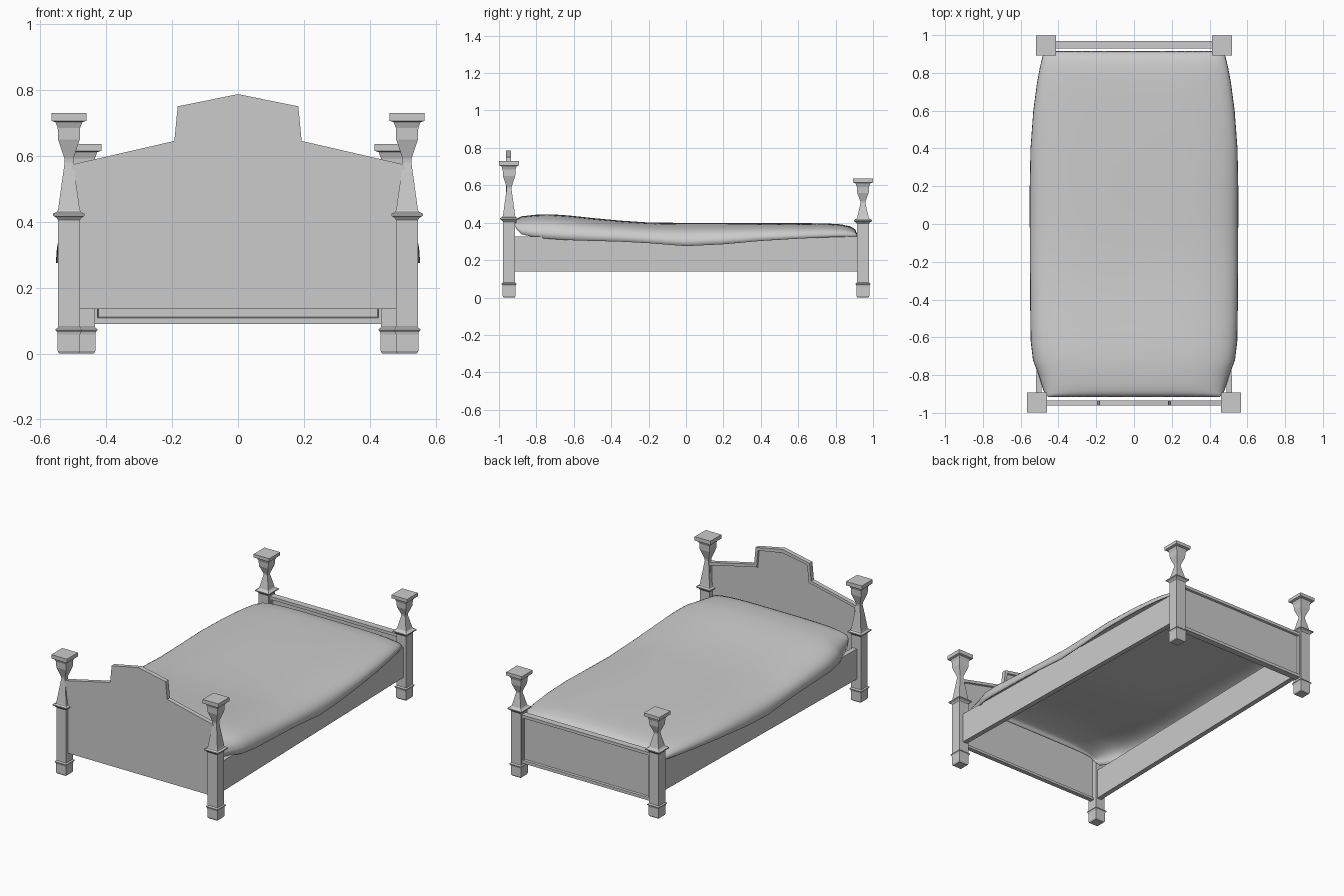
import bpy, bmesh, math
from mathutils import Vector

if "Cube" in bpy.data.objects:
    bpy.data.objects.remove(bpy.data.objects["Cube"])


def make_object(name, bm):
    bmesh.ops.recalc_face_normals(bm, faces=bm.faces)
    me = bpy.data.meshes.new(name)
    bm.to_mesh(me)
    bm.free()
    ob = bpy.data.objects.new(name, me)
    bpy.context.collection.objects.link(ob)
    return ob


def square_post(name, x, y, profile):
    """Loft square sections; profile is (half width, z)."""
    bm = bmesh.new()
    rings = [[bm.verts.new((x + sx * h, y + sy * h, z))
              for sx, sy in ((-1, -1), (1, -1), (1, 1), (-1, 1))]
             for h, z in profile]
    for a, b in zip(rings, rings[1:]):
        for i in range(4):
            j = (i + 1) % 4
            bm.faces.new((a[i], a[j], b[j], b[i]))
    bm.faces.new(rings[0])
    bm.faces.new(rings[-1])
    return make_object(name, bm)


def framed_board(name, outline, y0, y1, rim, depth, sides):
    """Extruded x-z outline with a recessed panel on the given y sides."""
    bm = bmesh.new()
    face = bm.faces.new([bm.verts.new((x, y0, z)) for x, z in outline])
    ext = bmesh.ops.extrude_face_region(bm, geom=[face], use_keep_orig=True)
    moved = [g for g in ext["geom"] if isinstance(g, bmesh.types.BMVert)]
    bmesh.ops.translate(bm, verts=moved, vec=(0, y1 - y0, 0))
    bmesh.ops.recalc_face_normals(bm, faces=bm.faces)
    for s in sides:
        f = [f for f in bm.faces if f.normal.y * s > 0.9][0]
        bmesh.ops.inset_region(bm, faces=[f], thickness=rim)
        bmesh.ops.inset_region(bm, faces=[f], thickness=0.004, depth=-depth)
    return make_object(name, bm)


def interp(table, y):
    """Smoothly interpolate rows of (y, value...)."""
    for a, b in zip(table, table[1:]):
        if y <= b[0]:
            t = (y - a[0]) / (b[0] - a[0])
            return [p + (q - p) * t for p, q in zip(a[1:], b[1:])]
    return table[-1][1:]


# Posts: shared square base, then a pinched neck and flared cap
base = [(.030, 0), (.034, .008), (.034, .058), (.036, .066), (.040, .070),
        (.040, .074), (.033, .080)]
head_top = [(.033, .405), (.038, .412), (.048, .418), (.048, .424), (.036, .430),
            (.033, .436), (.013, .580), (.014, .592), (.033, .650), (.034, .685),
            (.041, .702), (.053, .706), (.053, .730)]
foot_top = [(.033, .395), (.038, .402), (.048, .408), (.048, .414), (.036, .420),
            (.031, .426), (.013, .505), (.014, .515), (.031, .560), (.033, .592),
            (.040, .611), (.053, .615), (.053, .635)]
for s, side in ((-1, "left"), (1, "right")):
    square_post("head_post_" + side, s * .513, -.946, base + head_top)
    square_post("foot_post_" + side, s * .467, .946, base + foot_top)

# Headboard: stepped top, recessed panel facing the mattress
half = [(.505, .135), (.505, .573), (.193, .645), (.183, .750)]
outline = half + [(0, .787)] + [(-x, z) for x, z in reversed(half)]
framed_board("headboard", outline, -.962, -.935, .022, .008, (1,))

# Footboard with recessed panels
rect = [(.445, .09), (.445, .385), (-.445, .385), (-.445, .09)]
framed_board("footboard", rect, .93, .97, .026, .012, (1, -1))

# Side rails run slightly inward towards the foot
for s, side in ((-1, "left"), (1, "right")):
    bm = bmesh.new()
    bmesh.ops.create_cube(bm, size=1)
    for v in bm.verts:
        y = v.co.y * 1.85
        cx = .505 if y < 0 else .467
        v.co = Vector((s * cx + v.co.x * .03, y, .2325 + v.co.z * .185))
    make_object("side_rail_" + side, bm)

# Mattress cover: draped sheet with rows of (y, half width, top z, hem z)
rows = [(-.915, .455, .400, .385), (-.905, .468, .422, .365), (-.88, .480, .434, .338),
        (-.80, .505, .443, .320), (-.72, .535, .445, .313), (-.62, .547, .438, .307),
        (-.50, .549, .425, .303), (-.35, .550, .411, .299), (-.20, .551, .401, .291),
        (0, .552, .399, .275), (.20, .552, .399, .285), (.40, .548, .399, .303),
        (.60, .533, .398, .315), (.75, .513, .396, .322), (.83, .498, .391, .325),
        (.88, .486, .380, .326), (.905, .478, .364, .327), (.915, .472, .340, .328)]
N = 14
bm = bmesh.new()
grid = []
for k in range(len(rows) - 1):
    steps = 2 if k < len(rows) - 2 else 3
    for j in range(steps):
        y = rows[k][0] + (rows[k + 1][0] - rows[k][0]) * j / steps
        grid.append((y, *interp(rows, y)))
grid.append(rows[-1])
strips = []
for y, w, top, hem in grid:
    strip = []
    for i in range(-N, N + 1):
        a = abs(i) / N * math.pi / 2
        x = math.copysign(w * math.sin(a) ** .5, i) if i else 0
        z = hem + (top - hem) * max(math.cos(a), 0) ** .65
        strip.append(bm.verts.new((x, y, z)))
    strips.append(strip)
for a, b in zip(strips, strips[1:]):
    for i in range(2 * N):
        bm.faces.new((a[i], a[i + 1], b[i + 1], b[i]))
cover = make_object("mattress_cover", bm)
if cover.data.polygons[len(cover.data.polygons) // 2].normal.z < 0:
    cover.data.flip_normals()
thick = cover.modifiers.new("thickness", "SOLIDIFY")
thick.thickness = .006
thick.offset = -1
for p in cover.data.polygons:
    p.use_smooth = True
